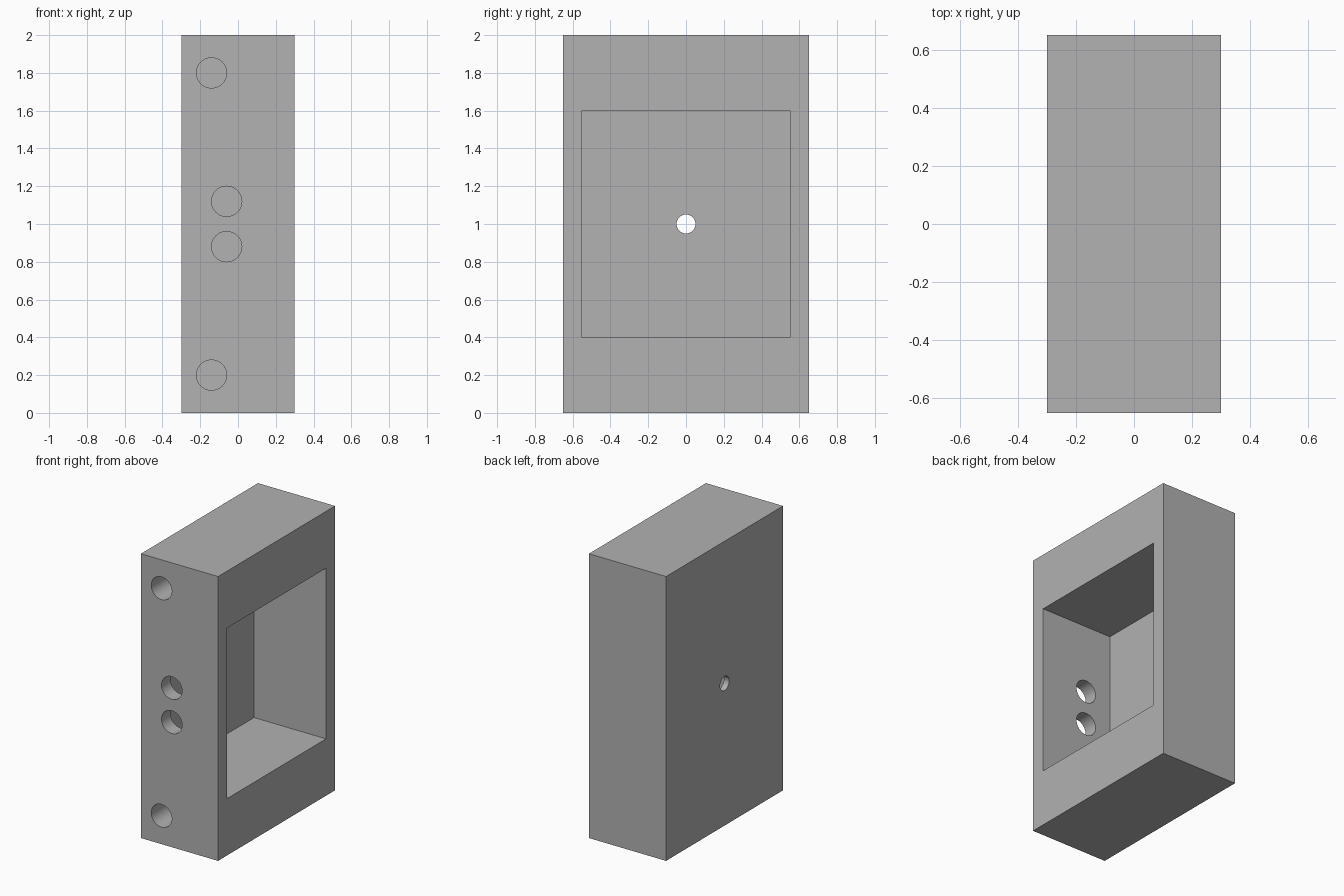
import bpy
import math

old = bpy.data.objects.get("Cube")
if old:
    bpy.data.objects.remove(old, do_unlink=True)

# Single grey material
grey = bpy.data.materials.new("plain grey")
grey.use_nodes = True
colour = (0.445, 0.445, 0.445, 1)
grey.diffuse_color = colour
grey.node_tree.nodes["Principled BSDF"].inputs["Base Color"].default_value = colour


def finish(name):
    obj = bpy.context.object
    obj.name = name
    obj.data.materials.append(grey)
    return obj


def box(name, low, high):
    centre = [(a + b) / 2 for a, b in zip(low, high)]
    bpy.ops.mesh.primitive_cube_add(size=1, location=centre)
    bpy.context.object.scale = [b - a for a, b in zip(low, high)]
    bpy.ops.object.transform_apply(location=True, rotation=True, scale=True)
    return finish(name)


def drill(name, radius, depth, centre, rotation):
    bpy.ops.mesh.primitive_cylinder_add(
        vertices=64, radius=radius, depth=depth, location=centre, rotation=rotation)
    bpy.ops.object.transform_apply(location=True, rotation=True, scale=True)
    return finish(name)


def cut(target, cutter):
    cutter.hide_render = True
    bpy.context.view_layer.objects.active = target
    mod = target.modifiers.new(cutter.name, 'BOOLEAN')
    mod.operation = 'DIFFERENCE'
    mod.solver = 'EXACT'
    mod.object = cutter
    bpy.ops.object.modifier_apply(modifier=mod.name)
    bpy.data.objects.remove(cutter, do_unlink=True)


# Solid block with a deep pocket opening on its left side
housing = box("housing", (-0.3, -0.65, 0), (0.3, 0.65, 2))
cut(housing, box("pocket", (-0.26, -0.55, 0.4), (0.4, 0.55, 1.6)))

along_x = (0, math.pi / 2, 0)
along_y = (math.pi / 2, 0, 0)

# Small hole through the thin wall behind the pocket
cut(housing, drill("wall_hole", 0.05, 0.1, (-0.28, 0, 1), along_x))

# Mirrored pairs of front holes: blind mounting holes and cable holes
for side in (-1, 1):
    cut(housing, drill("mounting_hole", 0.08, 0.8, (-0.14, -0.65, 1 + side * 0.8), along_y))
    cut(housing, drill("cable_hole", 0.08, 0.2, (-0.06, -0.6, 1 + side * 0.12), along_y))

# Smooth hole walls, crisp edges
bpy.ops.object.select_all(action='DESELECT')
housing.select_set(True)
bpy.context.view_layer.objects.active = housing
bpy.ops.object.shade_smooth_by_angle(angle=math.radians(30))
